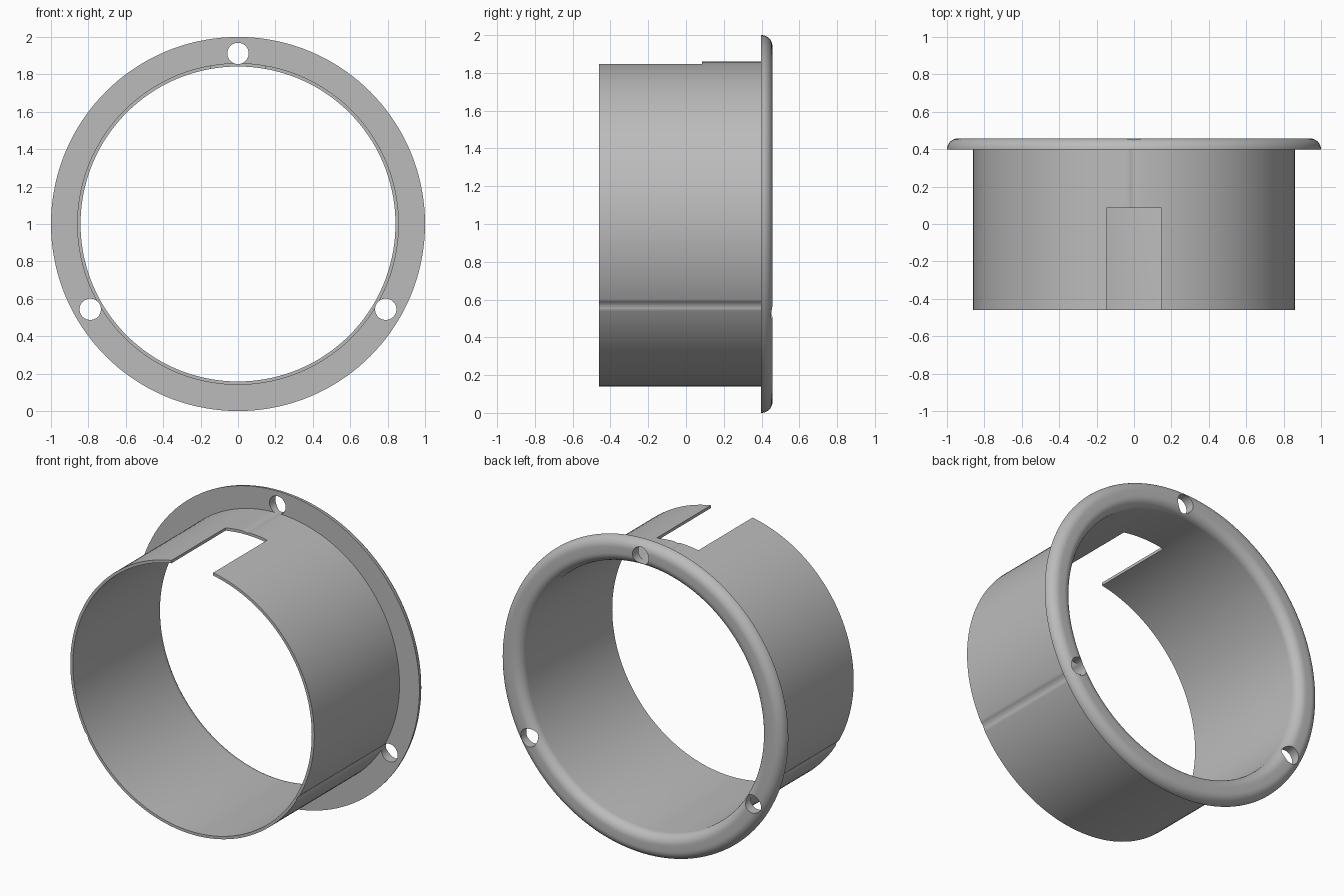
import bpy, bmesh
from math import sin, cos, pi, radians
from mathutils import Matrix, Vector

cube = bpy.data.objects.get("Cube")
if cube:
    bpy.data.objects.remove(cube, do_unlink=True)

grey = bpy.data.materials.new("plain grey")
grey.use_nodes = True
colour = (0.5, 0.5, 0.5, 1)
grey.diffuse_color = colour
grey.node_tree.nodes["Principled BSDF"].inputs["Base Color"].default_value = colour

CENTRE = Vector((0, 0, 1))
FRONT, SEAT, BACK = -0.46, 0.398, 0.458
INNER, TUBE, RIM = 0.842, 0.86, 1.0
FILLET = BACK - SEAT


def make_object(name, bm):
    bmesh.ops.recalc_face_normals(bm, faces=bm.faces)
    mesh = bpy.data.meshes.new(name)
    bm.to_mesh(mesh)
    bm.free()
    mesh.materials.append(grey)
    obj = bpy.data.objects.new(name, mesh)
    bpy.context.collection.objects.link(obj)
    return obj


def arc(radius, start, end, steps=10):
    """Fillet points as (radius, y), centred on the seat plane."""
    angles = [start + (end - start) * i / steps for i in range(steps + 1)]
    return [(radius + FILLET * cos(a), SEAT + FILLET * sin(a)) for a in angles]


# Tube and rounded flange, revolved as one wall profile
profile = [(INNER, FRONT), (TUBE, FRONT), (TUBE, SEAT)]
profile += arc(RIM - FILLET, 0, pi / 2)
profile += arc(INNER + FILLET, pi / 2, pi)
bm = bmesh.new()
verts = [bm.verts.new((r, y, 1)) for r, y in profile]
edges = [bm.edges.new((v, verts[i - 1])) for i, v in enumerate(verts)]
bmesh.ops.spin(bm, geom=verts + edges, cent=CENTRE, axis=(0, 1, 0),
               angle=2 * pi, steps=144, use_merge=True)
bmesh.ops.remove_doubles(bm, verts=bm.verts, dist=1e-5)
sleeve = make_object("flanged_sleeve", bm)

cutters = []

# Screw holes, running the full depth so they also groove the tube
for angle in (90, 210, 330):
    a = radians(angle)
    spot = CENTRE + 0.912 * Vector((cos(a), 0, sin(a)))
    bm = bmesh.new()
    bmesh.ops.create_cone(bm, cap_ends=True, segments=48, radius1=0.057,
                          radius2=0.057, depth=1.4,
                          matrix=Matrix.Translation(spot) @ Matrix.Rotation(pi / 2, 4, 'X'))
    cutters.append(make_object("screw_hole_cutter", bm))

# Open notch in the top of the tube
bm = bmesh.new()
bmesh.ops.create_cube(bm, size=1, matrix=Matrix.Translation((0, -0.315, 1.85))
                      @ Matrix.Diagonal((0.294, 0.8, 0.4, 1)))
cutters.append(make_object("notch_cutter", bm))

bpy.ops.object.select_all(action='DESELECT')
bpy.context.view_layer.objects.active = sleeve
sleeve.select_set(True)
for cutter in cutters:
    cutter.hide_render = True
    cut = sleeve.modifiers.new("cut", 'BOOLEAN')
    cut.operation = 'DIFFERENCE'
    cut.solver = 'EXACT'
    cut.object = cutter
    bpy.ops.object.modifier_apply(modifier=cut.name)
    bpy.data.objects.remove(cutter, do_unlink=True)

bpy.ops.object.shade_smooth_by_angle(angle=radians(30))
